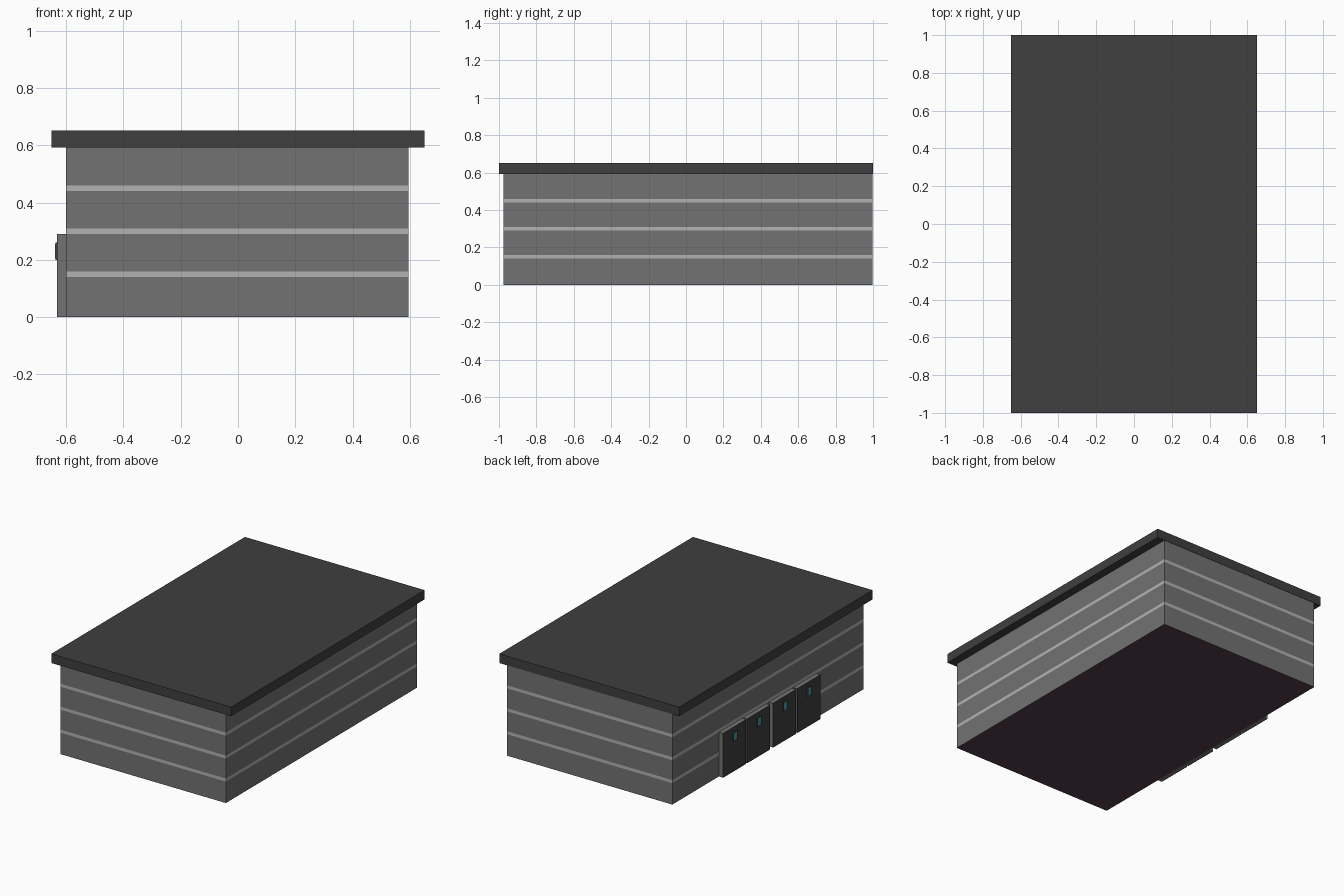
import bpy, bmesh

if "Cube" in bpy.data.objects:
    bpy.data.objects.remove(bpy.data.objects["Cube"])


def material(name, r, g, b):
    m = bpy.data.materials.new(name)
    m.diffuse_color = (r, g, b, 1)
    m.use_nodes = True
    m.node_tree.nodes["Principled BSDF"].inputs["Base Color"].default_value = m.diffuse_color
    return m


WALL = material("wall_grey", 0.17, 0.17, 0.17)
BAND = material("pale_band", 0.45, 0.45, 0.45)
DARK = material("roof_dark", 0.05, 0.05, 0.05)
FLOOR = material("floor_dark", 0.085, 0.047, 0.07)
GLASS = material("window_glass", 0.06, 0.32, 0.42)


def box(name, lo, hi, *mats):
    """Axis-aligned box between two corners."""
    bm = bmesh.new()
    bmesh.ops.create_cube(bm, size=1)
    for v in bm.verts:
        v.co = [lo[i] if v.co[i] < 0 else hi[i] for i in range(3)]
    me = bpy.data.meshes.new(name)
    bm.to_mesh(me)
    bm.free()
    for m in mats:
        me.materials.append(m)
    ob = bpy.data.objects.new(name, me)
    bpy.context.collection.objects.link(ob)
    return ob


# Main walls, cut into flush horizontal bands
walls = box("walls", (-0.6, -0.975, 0), (0.595, 0.998, 0.592), WALL, BAND, FLOOR)
levels = (0.15, 0.30, 0.45)
bm = bmesh.new()
bm.from_mesh(walls.data)
for z in levels:
    for cut in (z - 0.01, z + 0.01):
        bmesh.ops.bisect_plane(bm, geom=bm.verts[:] + bm.edges[:] + bm.faces[:],
                               plane_co=(0, 0, cut), plane_no=(0, 0, 1))
for f in bm.faces:
    z = f.calc_center_median().z
    if z < 0.001:
        f.material_index = 2
    elif any(abs(z - level) < 0.005 for level in levels):
        f.material_index = 1
bm.to_mesh(walls.data)
bm.free()

# Flat overhanging roof slab
box("roof", (-0.65, -1, 0.592), (0.65, 1, 0.652), DARK)

# Two pairs of doors on the left wall
for i, y in enumerate((0.398, 0.15, -0.118, -0.368), 1):
    half = 0.119
    box(f"door_frame_{i}", (-0.629, y - half, 0), (-0.6, y + half, 0.29), WALL)
    box(f"door_panel_{i}", (-0.631, y - half, 0), (-0.629, y + half, 0.29), DARK)
    box(f"window_frame_{i}", (-0.637, y - 0.02, 0.2), (-0.631, y + 0.02, 0.26), DARK)
    box(f"window_glass_{i}", (-0.638, y - 0.016, 0.205), (-0.637, y + 0.016, 0.255), GLASS)
